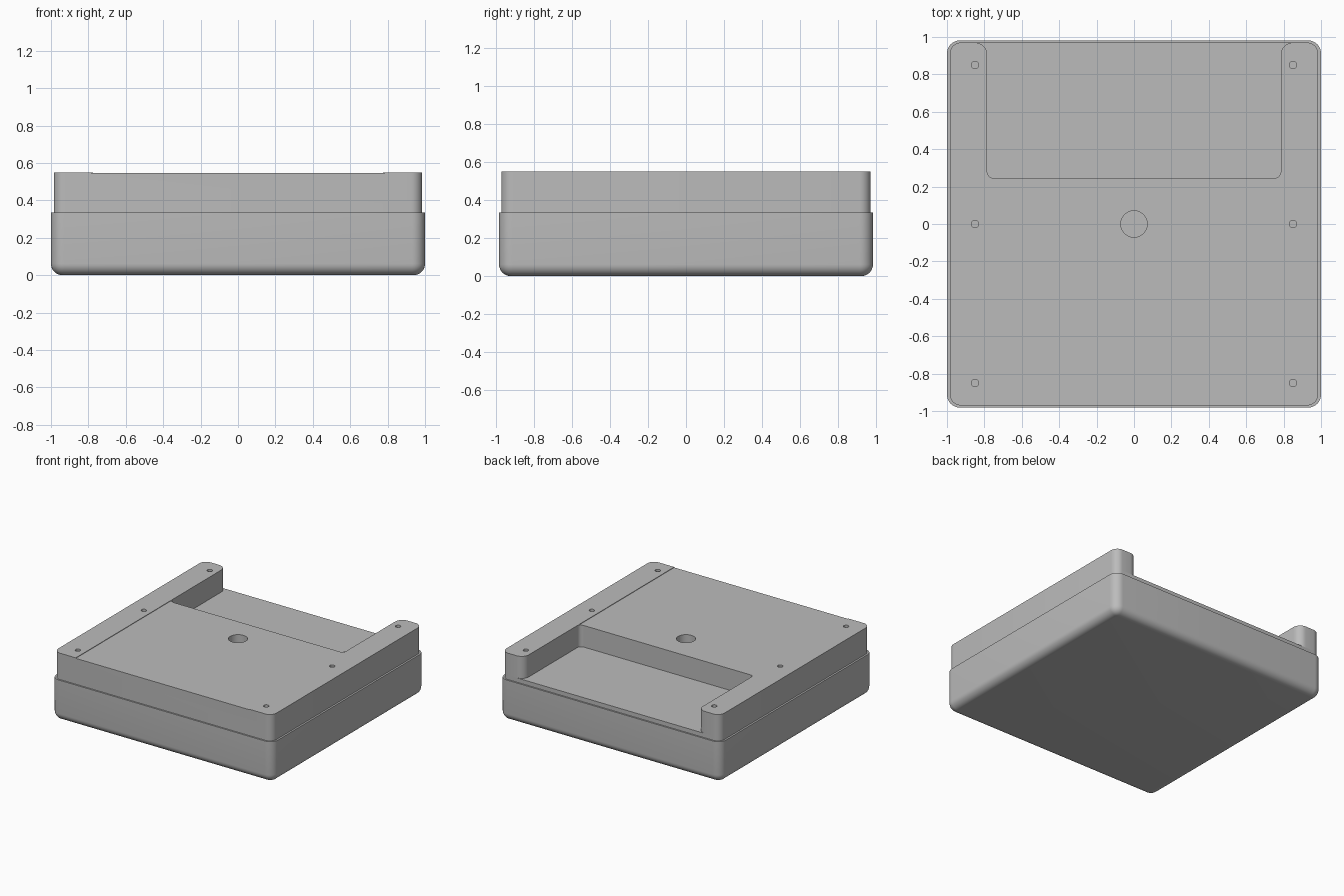
import bpy, bmesh, math
from mathutils import Vector

if "Cube" in bpy.data.objects:
    bpy.data.objects.remove(bpy.data.objects["Cube"], do_unlink=True)

grey = bpy.data.materials.new("enclosure grey")
grey.use_nodes = True
GREY = (0.5, 0.5, 0.5, 1)
grey.diffuse_color = GREY
grey.node_tree.nodes["Principled BSDF"].inputs["Base Color"].default_value = GREY


def fillet(corners, steps=8):
    """Round each (x, y, radius) corner of a right-angled outline."""
    pts = []
    for i, (x, y, r) in enumerate(corners):
        p = Vector((x, y))
        a = (Vector(corners[i - 1][:2]) - p).normalized() * r
        b = (Vector(corners[(i + 1) % len(corners)][:2]) - p).normalized() * r
        for k in range(steps + 1):
            t = math.pi / 2 * k / steps
            pts.append(p + a * (1 - math.sin(t)) + b * (1 - math.cos(t)))
    return pts


def rounded_rect(hx, hy, r):
    return fillet([(-hx, -hy, r), (hx, -hy, r), (hx, hy, r), (-hx, hy, r)])


def finish(name, bm):
    bmesh.ops.recalc_face_normals(bm, faces=bm.faces)
    mesh = bpy.data.meshes.new(name)
    bm.to_mesh(mesh)
    bm.free()
    mesh.materials.append(grey)
    ob = bpy.data.objects.new(name, mesh)
    bpy.context.collection.objects.link(ob)
    return ob


def smooth(ob):
    bpy.ops.object.select_all(action='DESELECT')
    ob.select_set(True)
    bpy.context.view_layer.objects.active = ob
    bpy.ops.object.shade_smooth_by_angle(angle=math.radians(35))


def prism(name, outline, z0, z1, bottom_round=0):
    bm = bmesh.new()
    base = bm.faces.new([bm.verts.new((p.x, p.y, z0)) for p in outline])
    rim = list(base.edges)
    top = bmesh.ops.extrude_face_region(bm, geom=[base], use_keep_orig=True)
    bmesh.ops.translate(bm, vec=(0, 0, z1 - z0),
                        verts=[v for v in top["geom"] if isinstance(v, bmesh.types.BMVert)])
    if bottom_round:
        bmesh.ops.recalc_face_normals(bm, faces=bm.faces)
        bmesh.ops.bevel(bm, geom=rim, offset=bottom_round, segments=8,
                        profile=0.5, affect='EDGES')
    return finish(name, bm)


def cut(target, cutter):
    cutter.hide_render = True
    mod = target.modifiers.new(cutter.name, 'BOOLEAN')
    mod.operation, mod.solver, mod.object = 'DIFFERENCE', 'EXACT', cutter
    bpy.context.view_layer.objects.active = target
    bpy.ops.object.modifier_apply(modifier=mod.name)
    bpy.data.objects.remove(cutter, do_unlink=True)


def hole(x, y, r_top, r_bottom, z0, z1):
    bm = bmesh.new()
    bmesh.ops.create_cone(bm, cap_ends=True, segments=32, radius1=r_bottom,
                          radius2=r_top, depth=z1 - z0)
    bmesh.ops.translate(bm, vec=(x, y, (z0 + z1) / 2), verts=bm.verts)
    return finish("hole_cutter", bm)


SEAM, FLOOR, TOP = 0.335, 0.37, 0.55
LX, LY, RAIL, STEP = 0.985, 0.97, 0.785, 0.245

# Lower tray with rounded bottom edge
tray = prism("lower_tray", rounded_rect(1.0, 0.982, 0.07), 0, SEAM, 0.062)
smooth(tray)

# Thin plate under the lid, forming the recess floor
plate = prism("recess_floor", rounded_rect(LX, LY, 0.06), SEAM, FLOOR)
smooth(plate)

# U-shaped lid, open at the back
lid = prism("lid", fillet([
    (-LX, -LY, 0.06), (LX, -LY, 0.06), (LX, LY, 0.06), (RAIL, LY, 0.065),
    (RAIL, STEP, 0.035), (-RAIL, STEP, 0.035), (-RAIL, LY, 0.065), (-LX, LY, 0.06)]),
    FLOOR, TOP)

# Centre panel sits a hair lower than the side rails
cut(lid, prism("panel_cutter", [Vector(p) for p in (
    (-RAIL, -1.1), (RAIL, -1.1), (RAIL, STEP + 0.01), (-RAIL, STEP + 0.01))],
    TOP - 0.004, TOP + 0.1))

# Centre opening and screw holes
cut(lid, hole(0, 0, 0.071, 0.071, FLOOR - 0.05, TOP + 0.05))
for x in (-0.85, 0.85):
    for y in (-0.85, 0, 0.85):
        cut(lid, hole(x, y, 0.02, 0.02, TOP - 0.06, TOP + 0.05))
smooth(lid)
